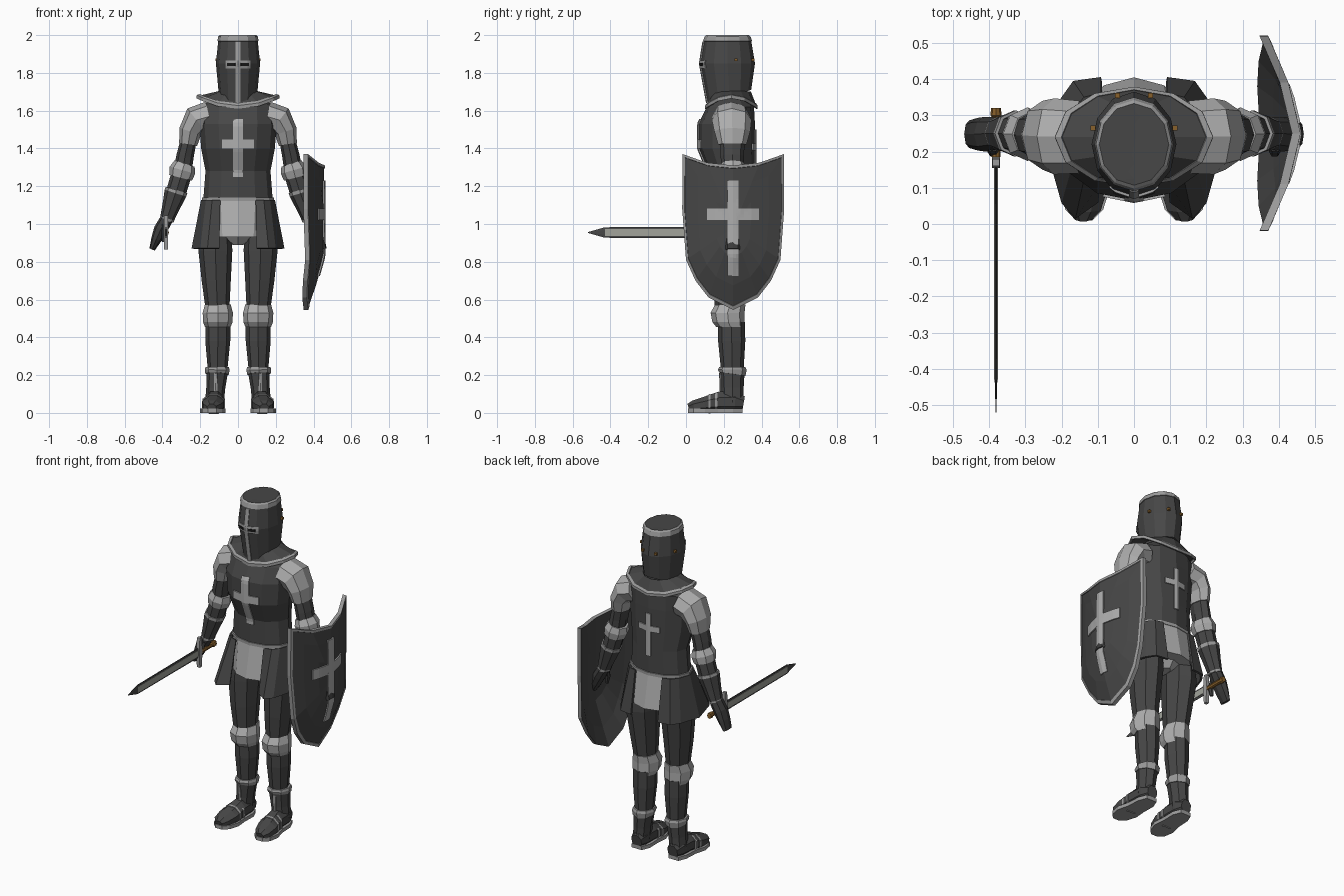
import bpy, bmesh, math
from mathutils import Vector
from mathutils.bvhtree import BVHTree

X, Y = Vector((1, 0, 0)), Vector((0, 1, 0))
COL = {"dark steel": (.062, .062, .062), "darker leather": (.045, .045, .045), "pale steel": (.42, .42, .42),
       "trim grey": (.33, .33, .33), "blade steel": (.36, .37, .33), "brown": (.25, .12, .025), "black": (.01, .01, .01)}
MAT = {}
for k, c in COL.items():
    MAT[k] = bpy.data.materials.new(k)
    MAT[k].diffuse_color = (*c, 1)
D, G, P, T, B, W, K = COL


def finish(name, bm, mats, solid=0):
    bmesh.ops.recalc_face_normals(bm, faces=bm.faces)
    me = bpy.data.meshes.new(name)
    bm.to_mesh(me)
    bm.free()
    for m in mats:
        me.materials.append(MAT[m])
    ob = bpy.data.objects.new(name, me)
    bpy.context.collection.objects.link(ob)
    if solid:
        md = ob.modifiers.new("thickness", "SOLIDIFY")
        md.thickness, md.offset = solid, 0
    return ob


def skin(name, rings, mats, closed=True, caps=True, solid=0):
    """Skin a list of point rings; mats is one colour or one per segment."""
    if isinstance(mats, str):
        mats = [mats] * (len(rings) - 1)
    names = list(dict.fromkeys(mats))
    bm = bmesh.new()
    vs = [[bm.verts.new(p) for p in r] for r in rings]
    n = len(rings[0])
    for k in range(len(rings) - 1):
        for i in range(n if closed else n - 1):
            j = (i + 1) % n
            f = bm.faces.new((vs[k][i], vs[k][j], vs[k + 1][j], vs[k + 1][i]))
            f.material_index = names.index(mats[k])
    if caps:
        bm.faces.new(vs[0]).material_index = names.index(mats[0])
        bm.faces.new(vs[-1]).material_index = names.index(mats[-1])
    return finish(name, bm, names, solid)


def loft(name, secs, mats, ref=Y, n=8, phase=0, s=1, dip=0):
    """Sections (x, y, z, a, b): b along ref, a across path and ref. s=-1 mirrors."""
    cs = [Vector(q[:3]) for q in secs]
    rings = []
    for k, q in enumerate(secs):
        t = cs[min(k + 1, len(cs) - 1)] - cs[max(k - 1, 0)]
        u = ref.cross(t).normalized()
        ring = []
        for i in range(n):
            w = 2 * math.pi * (i + phase) / n
            p = cs[k] + u * q[3] * math.cos(w) + ref * q[4] * math.sin(w)
            ring.append((p.x * s, p.y, p.z + (dip * math.sin(w) if k == 0 else 0)))
        rings.append(ring)
    return skin(name, rings, mats)


def box(name, c, size, mat):
    bm = bmesh.new()
    bmesh.ops.create_cube(bm, size=1)
    for v in bm.verts:
        v.co = Vector([c[i] + v.co[i] * size[i] for i in range(3)])
    return finish(name, bm, [mat])


def decal(name, target, rects, d, mat, off=.003):
    """Thin plate made of rectangles (s0, s1, z0, z1), laid on target along direction d."""
    me = target.data
    tree = BVHTree.FromPolygons([v.co for v in me.vertices], [p.vertices for p in me.polygons])
    d = Vector(d)
    bm = bmesh.new()
    for s0, s1, z0, z1 in rects:
        nx, nz = [max(2, 2 * math.ceil(w / .04)) for w in (s1 - s0, z1 - z0)]
        g = {}
        for i in range(nx + 1):
            for j in range(nz + 1):
                a, z = s0 + (s1 - s0) * i / nx, z0 + (z1 - z0) * j / nz
                o = Vector((a, 0, z)) if d.y else Vector((0, a, z))
                hit = tree.ray_cast(o - d * 3, d)[0]
                if hit:
                    g[i, j] = bm.verts.new(hit - d * off)
        for i in range(nx):
            for j in range(nz):
                q = [(i, j), (i + 1, j), (i + 1, j + 1), (i, j + 1)]
                if all(k in g for k in q):
                    bm.faces.new([g[k] for k in q])
    return finish(name, bm, [mat], .008)


# Helm with top band, visor cross, eye slits and rivets
helm = loft("helm", [(0, .23, 1.67, .1, .115), (0, .22, 1.85, .117, .145), (0, .22, 1.967, .105, .126),
                     (0, .22, 1.968, .109, .13), (0, .22, 1.992, .105, .122), (0, .22, 2, .096, .113),
                     (0, .22, 1.994, .09, .107)], [D, D, T, T, T, D], n=12, dip=.04)
helm.data.polygons[-1].material_index = 0
decal("visor_cross", helm, [(-.012, .012, 1.64, 1.966), (-.066, .066, 1.825, 1.866)], (0, 1, 0), T)
decal("eye_slits", helm, [(-.056, -.014, 1.838, 1.853), (.014, .056, 1.838, 1.853)], (0, 1, 0), K, .006)
for s in (1, -1):
    for x, y in ((.113, .265), (.045, .355)):
        box("helm_rivet", (s * x, y, 1.87), (.014, .014, .014), W)

# Torso, collar and chest crosses
torso = loft("torso", [(0, .24, 1.11, .185, .125), (0, .24, 1.28, .172, .125), (0, .215, 1.4, .195, .15),
                       (0, .215, 1.53, .205, .15), (0, .235, 1.62, .2, .125), (0, .235, 1.69, .09, .09)], D, n=12)
decal("chest_cross", torso, [(-.025, .025, 1.25, 1.555), (-.085, .085, 1.4, 1.448)], (0, 1, 0), P)
decal("back_cross", torso, [(-.016, .016, 1.24, 1.5), (-.07, .07, 1.39, 1.425)], (0, -1, 0), P)


def collar_ring(f, lift=0):
    out = []
    for i in range(12):
        w = 2 * math.pi * i / 12
        c, s = math.cos(w), math.sin(w)
        out.append((c * (.1 + .115 * f), .24 + s * (.1 + .035 * f),
                    1.7 + lift + f * (-.08 + .055 * c * c)))
    return out


skin("collar", [collar_ring(0), collar_ring(.88), collar_ring(.89, .006), collar_ring(1, .006), collar_ring(1, -.01)],
     [D, T, T, T], caps=False, solid=.008)

# Waist band, light skirt and pelvis
loft("waist_band", [(0, .24, 1.122, .191, .131), (0, .24, 1.14, .191, .131)], T, n=12)
loft("skirt", [(0, .24, .93, .165, .165), (0, .24, 1.125, .183, .127)], P, n=12)
loft("pelvis", [(0, .24, .89, .03, .07), (0, .24, .95, .13, .115)], P)

# Flared hip plates, wrapping front to back
top = [(.095, .118), (.135, .135), (.165, .165), (.19, .24), (.165, .31), (.135, .345), (.09, .357)]
low = [(.1, .065), (.16, .02), (.195, .06), (.24, .22), (.2, .34), (.165, .39), (.09, .4)]
for s in (1, -1):
    skin("hip_plate", [[(s * x, y, 1.125) for x, y in top], [(s * x, y, .87) for x, y in low]], D,
         closed=False, caps=False, solid=.012)

for s in (1, -1):
    # Leg: thigh, knee guard, shin
    loft("thigh", [(.115, .245, .99, .08, .1), (.12, .245, .86, .09, .11), (.115, .235, .7, .077, .095),
                   (.108, .23, .54, .062, .075)], D, s=s)
    loft("knee_guard", [(.107, .235, .575, .068, .08), (.107, .22, .53, .08, .09), (.107, .225, .48, .078, .085),
                        (.107, .235, .455, .068, .075)], P, s=s)
    loft("shin", [(.107, .24, .48, .066, .072), (.107, .242, .38, .066, .072), (.108, .245, .23, .052, .06)], D, s=s)
    # Boot: shaft with cuff, foot, sole and trims
    boot = loft("boot_shaft", [(.125, .245, .05, .05, .06), (.118, .245, .13, .05, .06), (.11, .245, .225, .058, .066)],
                D, s=s)
    loft("boot_cuff", [(.111, .245, .205, .062, .07), (.11, .245, .228, .066, .076), (.11, .245, .242, .062, .07)],
         T, s=s, dip=-.01)
    loft("foot", [(.122, .305, .05, .04, .035), (.124, .26, .058, .06, .052), (.125, .18, .058, .06, .055),
                  (.132, .1, .044, .045, .064), (.138, .04, .034, .034, .05), (.14, .014, .026, .024, .025)],
         D, ref=X, phase=.5, s=s)
    sole = [(.09, .3), (.07, .25), (.072, .17), (.066, .1), (.085, .04), (.115, .01), (.16, .01), (.19, .04),
            (.2, .1), (.182, .17), (.178, .25), (.158, .3)]
    skin("sole", [[(s * x, y, z) for x, y in sole] for z in (0, .022)], T)
    decal("boot_strip", boot, [(s * .118 - .008, s * .118 + .008, .07, .21)], (0, 1, 0), T)
    for y, z in ((.16, .053), (.125, .048)):
        loft("instep_band", [(.128, y + .006, z, .057, .063), (.129, y - .006, z, .054, .064)], T, ref=X, phase=.5, s=s)
    # Arm: pauldron, upper arm, elbow guard, forearm
    loft("pauldron", [(.15, .24, 1.57, .08, .1), (.22, .242, 1.55, .078, .105), (.253, .245, 1.49, .06, .095),
                      (.264, .245, 1.42, .048, .075)], P, s=s)
    loft("upper_arm", [(.26, .245, 1.45, .042, .066), (.28, .245, 1.36, .046, .062), (.295, .248, 1.27, .048, .058)],
         D, s=s)
    loft("elbow_guard", [(.283, .248, 1.32, .056, .062), (.294, .248, 1.285, .07, .074), (.304, .25, 1.245, .062, .066)],
         P, s=s)
    loft("forearm", [(.3, .25, 1.26, .054, .06), (.33, .25, 1.16, .053, .056), (.372, .25, 1.03, .036, .042)], D, s=s)
    # Gauntlet with flared cuff, fingers and thumb
    loft("gauntlet_cuff", [(.326, .25, 1.18, .06, .064), (.331, .25, 1.163, .06, .064), (.355, .25, 1.09, .047, .053),
                           (.375, .25, 1.03, .038, .046), (.378, .25, 1.015, .038, .046)], [T, D, D, T], s=s)
    loft("hand", [(.376, .25, 1.03, .034, .044), (.41, .248, .97, .036, .048), (.432, .248, .92, .028, .045),
                  (.455, .248, .865, .015, .038)], G, s=s)
    loft("thumb", [(.39, .215, 1.0, .017, .017), (.388, .2, .95, .016, .015), (.395, .2, .905, .01, .01)], G, n=6, s=s)

# Sword in the right hand
loft("blade", [(-.381, .16, .955, .032, .004), (-.381, -.43, .955, .03, .004), (-.381, -.52, .955, .002, .001)],
     D, ref=X, phase=.5)
box("blade_fuller", (-.381, -.135, .955), (.011, .59, .036), B)
loft("crossguard", [(-.381, .17, .865, .014, .013), (-.381, .17, .955, .016, .022), (-.381, .17, 1.045, .014, .013)],
     T, n=4, phase=.5)
loft("grip", [(-.381, .185, .955, .014, .012), (-.381, .295, .955, .014, .012), (-.381, .3, .955, .02, .015),
              (-.381, .32, .955, .018, .014)], W, ref=X)

# Curved shield with raised rim and cross
half = [(0, 1.31), (.14, 1.325), (.268, 1.37), (.27, 1.08), (.25, .81), (.2, .7), (.13, .61), (0, .545)]
outline = half + [(-d, z) for d, z in half[-2:0:-1]]


def shield_ring(f, off=0):
    out = []
    for d, z in outline:
        d, z = d * f, .98 + (z - .98) * f
        x = .456 - .09 * (abs(d) / .27) ** 1.5 - .09 * max(0, .8 - z) / .26
        out.append((x + off, .25 + d, z))
    return out


shield = skin("shield", [shield_ring(.01, -.018), shield_ring(.4, -.018), shield_ring(.75, -.018), shield_ring(1, -.02),
                         shield_ring(1, .004), shield_ring(.955, .004), shield_ring(.95), shield_ring(.7),
                         shield_ring(.35), shield_ring(.01)], [D, D, D, T, T, T, D, D, D])
decal("shield_cross", shield, [(.22, .278, .725, 1.23), (.113, .385, 1.02, 1.083)], (-1, 0, 0), P)
